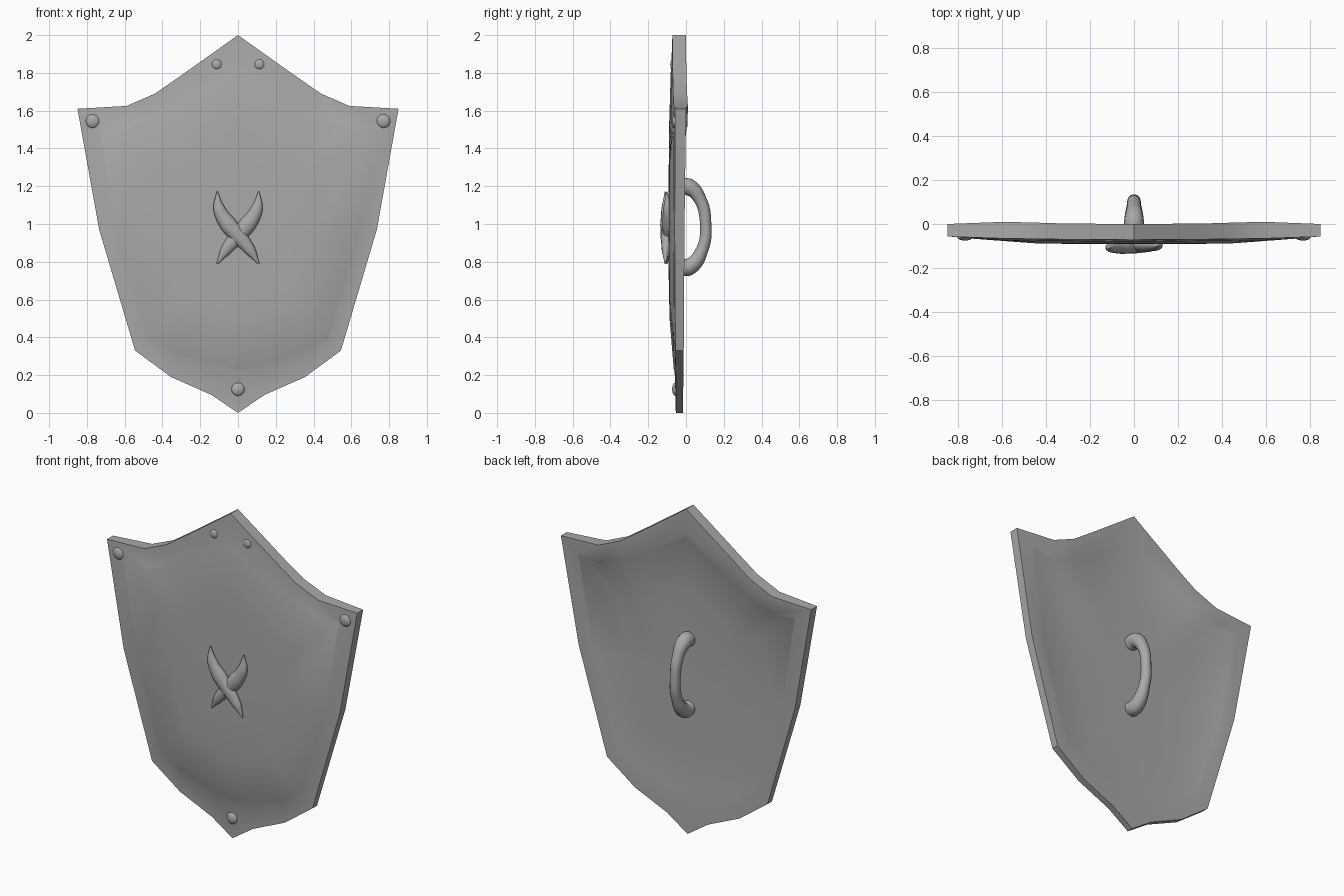
import bpy, bmesh, math
from mathutils import Vector

cube = bpy.data.objects.get("Cube")
if cube:
    bpy.data.objects.remove(cube, do_unlink=True)

steel = bpy.data.materials.new("grey steel")
steel.use_nodes = True
GREY = (0.40, 0.40, 0.40, 1)
steel.diffuse_color = GREY
steel.node_tree.nodes["Principled BSDF"].inputs["Base Color"].default_value = GREY


def finish(obj, angle):
    obj.data.materials.clear()
    obj.data.materials.append(steel)
    bpy.ops.object.select_all(action='DESELECT')
    bpy.context.view_layer.objects.active = obj
    obj.select_set(True)
    bpy.ops.object.shade_smooth_by_angle(angle=math.radians(angle))


def mirror_loop(half):
    """Close a right-hand half outline (top to bottom) with its mirror image."""
    return half + [(-p[0], *p[1:]) for p in reversed(half[1:-1])]


# Shield plate: half outline as x, z, front y, back y
outline = mirror_loop([
    (0, 2.0, -.072, 0), (.31, 1.78, -.07, .002), (.44, 1.69, -.068, .006),
    (.59, 1.625, -.066, .010), (.85, 1.61, -.057, .0), (.735, .97, -.06, -.008),
    (.545, .33, -.056, -.012), (.355, .19, -.054, -.014),
    (.14, .095, -.054, -.015), (0, 0, -.054, -.015)])

# Inner edge of the rim
inner = mirror_loop([
    (0, 1.84), (.28, 1.67), (.42, 1.58), (.58, 1.515), (.74, 1.53),
    (.645, .95), (.48, .39), (.34, .31), (.12, .25), (0, .22)])

CENTRE = Vector((0, .96))


def build_shield():
    bm = bmesh.new()

    def ring(points):
        return [bm.verts.new(p) for p in points]

    def side(column, bulge, step):
        rim = [(p[0], p[column], p[1]) for p in outline]
        edge = [(q[0], p[column] - step, q[1]) for p, q in zip(outline, inner)]
        rings = [ring(rim), ring(edge)]
        # concentric rings swell towards the middle
        for scale, swell in ((.985, .15), (.62, .85), (.3, 1)):
            loop = []
            for p, q in zip(outline, inner):
                xz = CENTRE + (Vector(q) - CENTRE) * scale
                y = (p[column] - step) * (1 - swell) + bulge * swell
                loop.append((xz.x, y, xz.y))
            rings.append(ring(loop))
        n = len(outline)
        for a, b in zip(rings, rings[1:]):
            for i in range(n):
                bm.faces.new((a[i], a[(i + 1) % n], b[(i + 1) % n], b[i]))
        mid = bm.verts.new((0, bulge, CENTRE.y))
        for i in range(n):
            bm.faces.new((rings[-1][i], rings[-1][(i + 1) % n], mid))
        return rings[0]

    front = side(2, -.092, .006)
    back = side(3, -.025, .002)
    n = len(front)
    for i in range(n):
        j = (i + 1) % n
        bm.faces.new((front[i], front[j], back[j], back[i]))
    bmesh.ops.recalc_face_normals(bm, faces=bm.faces)
    mesh = bpy.data.meshes.new("shield_plate")
    bm.to_mesh(mesh)
    bm.free()
    obj = bpy.data.objects.new("shield_plate", mesh)
    bpy.context.collection.objects.link(obj)
    finish(obj, 30)


def tube(name, points, flatten=1.0, y=0.0):
    """Rounded bar through points of x, y, z, radius."""
    curve = bpy.data.curves.new(name, 'CURVE')
    curve.dimensions = '3D'
    curve.bevel_depth = 1
    curve.bevel_resolution = 4
    curve.resolution_u = 6
    curve.use_fill_caps = True
    spline = curve.splines.new('BEZIER')
    spline.bezier_points.add(len(points) - 1)
    for bp, (px, py, pz, r) in zip(spline.bezier_points, points):
        bp.co = (px, py, pz)
        bp.radius = r
        bp.handle_left_type = bp.handle_right_type = 'AUTO'
    obj = bpy.data.objects.new(name, curve)
    bpy.context.collection.objects.link(obj)
    obj.scale.y = flatten
    obj.location.y = y
    bpy.ops.object.select_all(action='DESELECT')
    bpy.context.view_layer.objects.active = obj
    obj.select_set(True)
    bpy.ops.object.convert(target='MESH')
    finish(bpy.context.object, 60)


build_shield()

# Rivets on the rim
rivets = [("corner", .77, 1.545, .037, -.057), ("peak", .113, 1.845, .027, -.07)]
rivets = [(f"{name}_rivet_{label}", s * x, z, r, y) for name, x, z, r, y in rivets
          for s, label in ((1, "left"), (-1, "right"))]
rivets.append(("bottom_rivet", 0, .125, .035, -.056))
for name, x, z, r, y in rivets:
    bpy.ops.mesh.primitive_uv_sphere_add(segments=20, ring_count=10, radius=r,
                                         location=(x, y, z))
    rivet = bpy.context.object
    rivet.name = name
    rivet.scale.y = .5
    finish(rivet, 60)

# Crossed blade emblem
blade = [(-.11, -.01, 1.172, .003), (-.1, -.005, 1.08, .032), (-.052, 0, .998, .045),
         (.008, 0, .93, .042), (.065, -.005, .86, .029), (.11, -.01, .79, .004)]
tube("front_blade", blade, .75, -.103)
tube("rear_blade", [(-x, y, z, r) for x, y, z, r in blade], .75, -.094)

# Grip on the back
tube("hand_grip", [(0, -.03, 1.195, .045), (0, .015, 1.195, .045), (0, .075, 1.13, .033),
                   (0, .104, 1.0, .030), (0, .088, .87, .032),
                   (0, .015, .772, .045), (0, -.03, .772, .045)])
